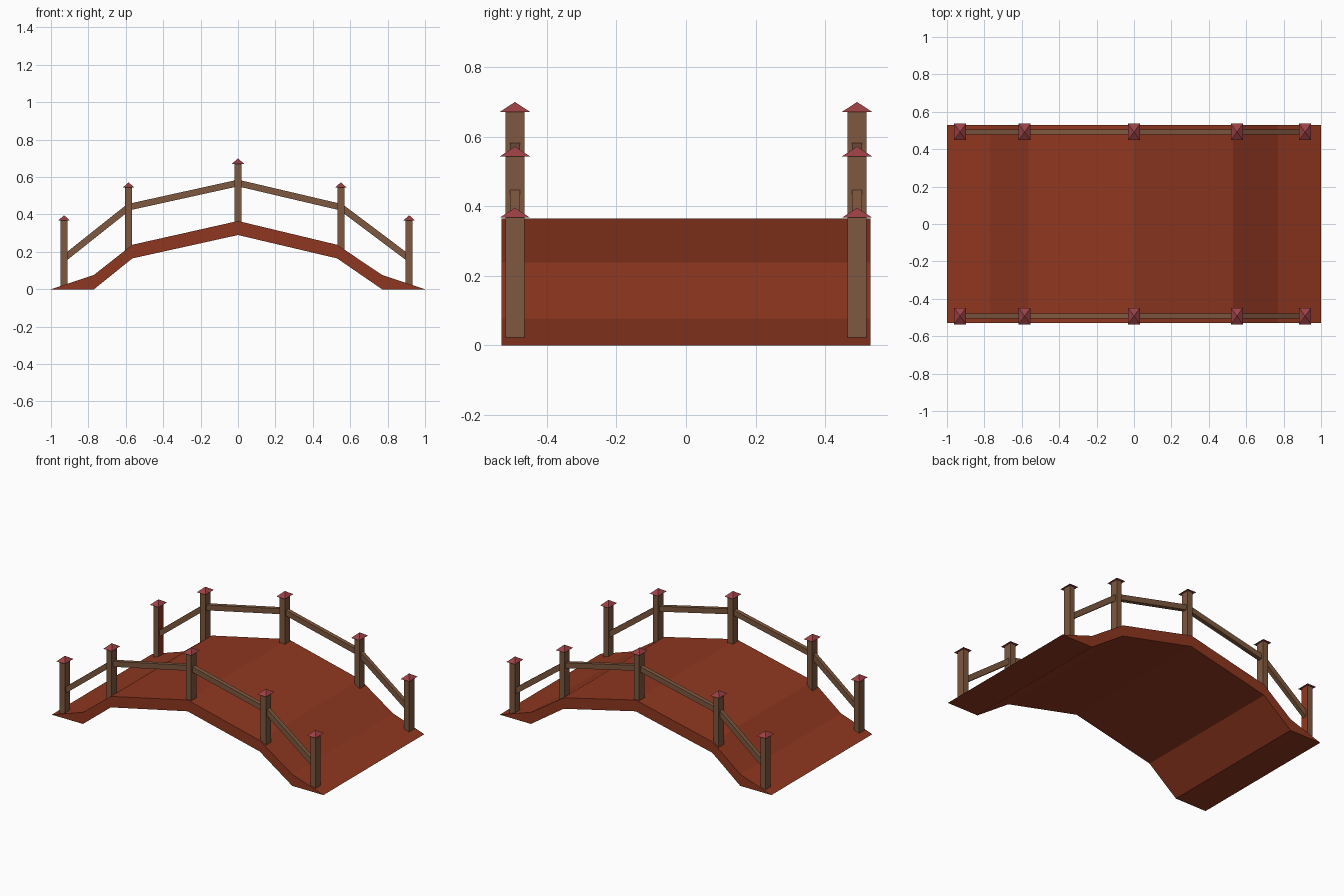
import bpy, bmesh
from mathutils import Matrix, Vector

if "Cube" in bpy.data.objects:
    bpy.data.objects.remove(bpy.data.objects["Cube"])


def material(name, rgb):
    m = bpy.data.materials.new(name)
    m.diffuse_color = (*rgb, 1)
    m.use_nodes = True
    m.node_tree.nodes["Principled BSDF"].inputs["Base Color"].default_value = m.diffuse_color
    return m


RED = material("red_planks", (0.275, 0.038, 0.014))
WOOD = material("brown_wood", (0.209, 0.098, 0.050))
CAP = material("cap_red", (0.33, 0.052, 0.058))


def finish(name, bm, *mats):
    bmesh.ops.recalc_face_normals(bm, faces=bm.faces)
    mesh = bpy.data.meshes.new(name)
    bm.to_mesh(mesh)
    bm.free()
    for m in mats:
        mesh.materials.append(m)
    ob = bpy.data.objects.new(name, mesh)
    bpy.context.collection.objects.link(ob)
    return ob


def prism(name, profile, y, width, *mats):
    """Extrude an xz outline along y, centred on y."""
    bm = bmesh.new()
    face = bm.faces.new([bm.verts.new((x, y - width / 2, z)) for x, z in profile])
    ext = bmesh.ops.extrude_face_region(bm, geom=[face])
    verts = [v for v in ext["geom"] if isinstance(v, bmesh.types.BMVert)]
    bmesh.ops.translate(bm, verts=verts, vec=(0, width, 0))
    return finish(name, bm, *mats)


def cap(name, x, y, z):
    """Four-sided pyramid on top of a post."""
    bm = bmesh.new()
    base = [bm.verts.new((x + sx * 0.032, y + sy * 0.044, z))
            for sx, sy in ((-1, -1), (1, -1), (1, 1), (-1, 1))]
    tip = bm.verts.new((x, y, z + 0.029))
    bm.faces.new(base)
    for i in range(4):
        bm.faces.new((base[i], base[(i + 1) % 4], tip))
    return finish(name, bm, CAP)


# Arched deck
top = [(-1, 0), (-0.77, 0.077), (-0.565, 0.238), (0, 0.365),
       (0.53, 0.238), (0.77, 0.077), (1, 0)]
under = [(0.77, 0), (0.53, 0.165), (0, 0.29), (-0.565, 0.165), (-0.77, 0)]
prism("deck", top + under, 0, 1.06, RED)

# Post x, bottom z, top z, rail centre z
posts = [(-0.93, 0.012, 0.367, 0.165), (-0.585, 0.19, 0.543, 0.439),
         (0, 0.32, 0.671, 0.568), (0.55, 0.19, 0.543, 0.439),
         (0.915, 0.012, 0.367, 0.165)]

for side, y in (("front", -0.492), ("back", 0.492)):
    # Posts and caps
    for i, (x, z0, z1, _) in enumerate(posts):
        w = 0.019
        post = prism(f"{side}_post_{i + 1}",
                     [(x - w, z0), (x + w, z0), (x + w, z1), (x - w, z1)],
                     y, 0.055, WOOD, RED)
        # One face of the back left post is painted like the deck
        if side == "back" and i == 0:
            for p in post.data.polygons:
                if p.normal.x > 0.9:
                    p.material_index = 1
        cap(f"{side}_cap_{i + 1}", x, y, z1)
    # Rails between neighbouring posts
    for i, (a, b) in enumerate(zip(posts, posts[1:])):
        h = 0.022 if i in (0, 3) else 0.018
        prism(f"{side}_rail_{i + 1}",
              [(a[0], a[3] - h), (b[0], b[3] - h), (b[0], b[3] + h), (a[0], a[3] + h)],
              y, 0.028, WOOD)
